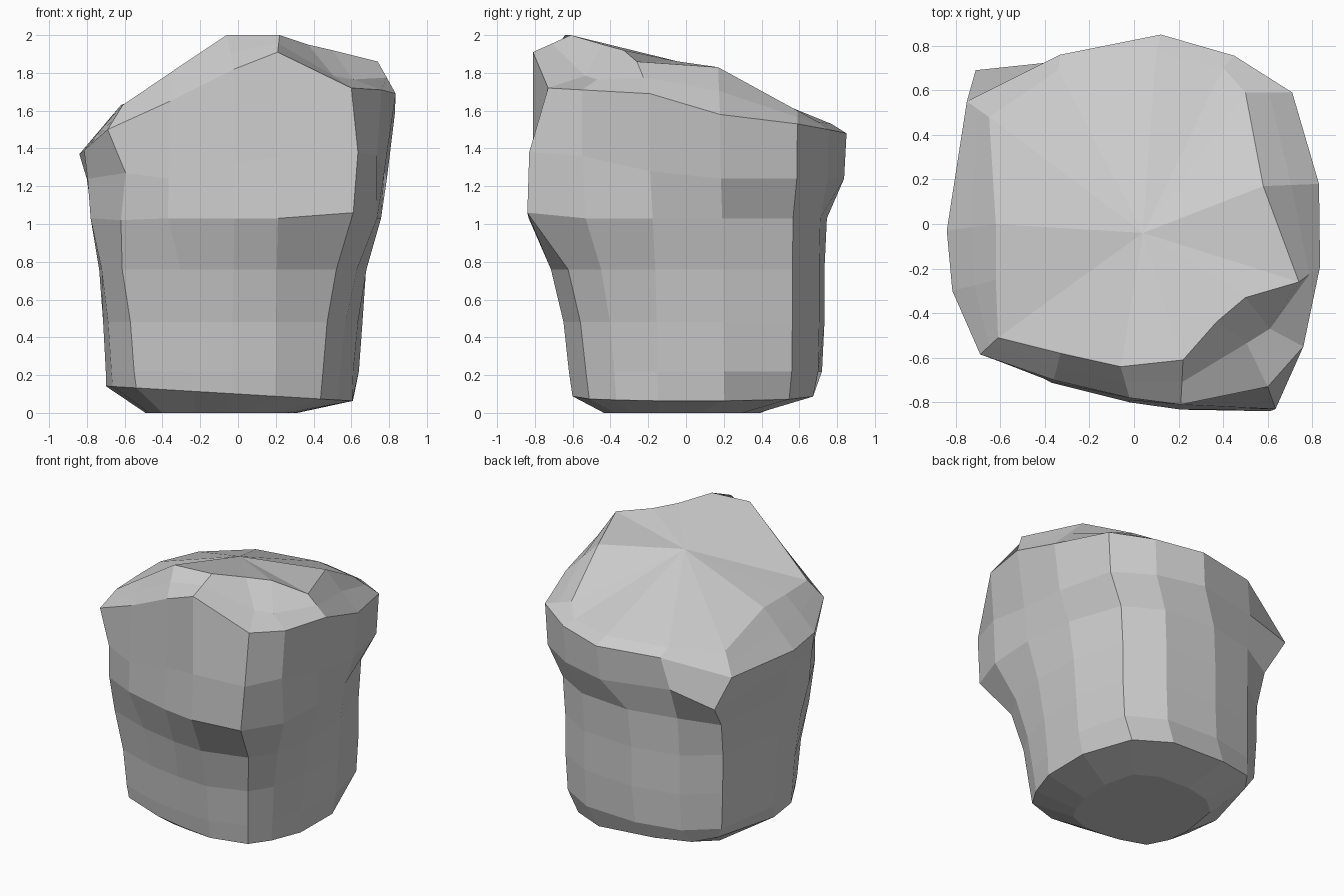
import bpy, bmesh
from mathutils import Vector

if "Cube" in bpy.data.objects:
    bpy.data.objects.remove(bpy.data.objects["Cube"])

# Footprint near the ground, counter-clockwise from the front right corner
FOOT = [(.45, -.53), (.54, -.38), (.61, -.15), (.64, .2), (.55, .56), (.3, .70),
        (-.1, .72), (-.42, .65), (-.62, .48), (-.70, 0), (-.67, -.25),
        (-.55, -.48), (-.25, -.58), (-.03, -.61), (.2, -.62)]
# Outer shoulder where the sides meet the bevelled top
SHOULDER = [(.60, -.73, 1.72), (.76, -.55, 1.71), (.835, -.19, 1.69), (.83, .18, 1.58),
            (.71, .59, 1.53), (.45, .755, 1.50), (.12, .85, 1.48), (-.33, .76, 1.48),
            (-.75, .55, 1.37), (-.84, -.03, 1.37), (-.815, -.3, 1.39),
            (-.69, -.585, 1.50), (-.36, -.70, 1.65), (-.02, -.78, 1.82), (.21, -.81, 1.91)]
# Rim of the slanted top face
RIM = [(.37, -.44, 1.95), (.5, -.33, 1.92), (.74, -.26, 1.86), (.58, .17, 1.83),
       (.5, .59, 1.60), (.4, .70, 1.54), (.1, .77, 1.53), (-.34, .69, 1.53),
       (-.65, .48, 1.51), (-.62, 0, 1.63), (-.62, -.25, 1.63),
       (-.61, -.51, 1.63), (-.33, -.58, 1.82), (-.06, -.64, 2.0), (.22, -.61, 2.0)]
# Height, then how far front / middle / back have swelled from footprint to shoulder
LEVELS = [(.10, -.1, 0, -.5), (.22, 0, 0, 0), (.48, .15, .1, .1),
          (.76, .5, .25, .1), (1.03, 1.12, .5, .2), (1.24, 1.08, .72, .9)]
# Corners that stray from the even swelling: (ring, column) -> position
CHIPS = {(5, 0): (.61, -.84, 1.06), (6, 0): (.635, -.83, 1.38), (6, 1): (.735, -.55, 1.36),
         (6, 14): (.21, -.81, 1.35), (6, 13): (-.02, -.79, 1.33), (6, 2): (.775, -.19, 1.28),
         (5, 11): (-.62, -.58, 1.02), (6, 11): (-.595, -.62, 1.27),
         (5, 8): (-.66, .54, 1.0), (6, 8): (-.71, .69, 1.18), (6, 7): (-.38, .725, 1.25)}


def swell(y, front, mid, back):
    s = max(-1, min(1, y / .6))
    return mid + (back - mid) * s if s > 0 else mid + (front - mid) * -s


rings = [[Vector((x * .6 - .07, y * .62 - .05, 0)) for x, y in FOOT]]
for z, *amounts in LEVELS:
    ring = []
    for (x, y), top in zip(FOOT, SHOULDER):
        p = Vector((x, y)).lerp(Vector(top[:2]), swell(y, *amounts))
        ring.append(Vector((p.x, p.y, z - (.06 * p.x if z < .15 else 0))))
    rings.append(ring)
for (level, column), p in CHIPS.items():
    rings[level][column] = Vector(p)

# Bevelled top, with a broken-off notch at the front right corner
shoulder = [Vector(p) for p in SHOULDER]
rim = [Vector(p) for p in RIM]
bevel = [a.lerp(b, .5) for a, b in zip(shoulder, rim)]
bevel[0] += Vector((.02, .05, -.05))
bevel[1] += Vector((-.02, -.03, -.05))
rings += [shoulder, bevel, rim]

# Loft the rings into one faceted boulder
bm = bmesh.new()
loops = [[bm.verts.new(p) for p in ring] for ring in rings]
n = len(FOOT)
for low, high in zip(loops, loops[1:]):
    for i in range(n):
        j = (i + 1) % n
        bm.faces.new((low[i], low[j], high[j], high[i]))
bm.faces.new(loops[0][::-1])
crown = bm.verts.new((.04, -.04, 1.86))
for i in range(n):
    bm.faces.new((loops[-1][i], loops[-1][(i + 1) % n], crown))
bmesh.ops.recalc_face_normals(bm, faces=bm.faces)

mesh = bpy.data.meshes.new("boulder")
bm.to_mesh(mesh)
bm.free()
bpy.context.collection.objects.link(bpy.data.objects.new("boulder", mesh))
